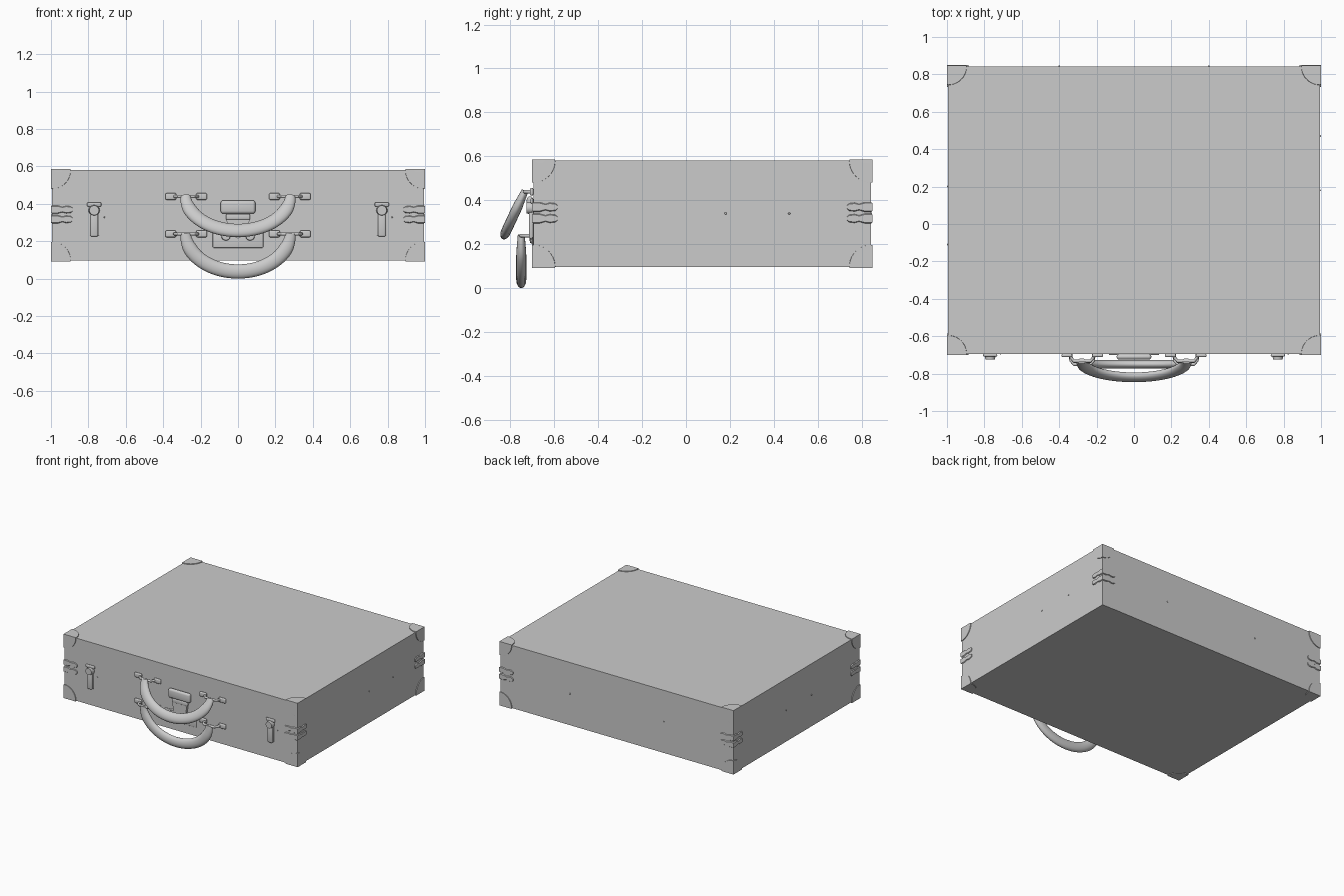
import bpy, bmesh, math
from mathutils import Matrix, Vector

if "Cube" in bpy.data.objects:
    bpy.data.objects.remove(bpy.data.objects["Cube"])

grey = bpy.data.materials.new("grey")
grey.diffuse_color = (0.6, 0.6, 0.6, 1)
grey.use_nodes = True
grey.node_tree.nodes["Principled BSDF"].inputs["Base Color"].default_value = grey.diffuse_color
X, Y0, Y1, Z0, Z1 = 0.994, -0.695, 0.843, 0.097, 0.58
YC, ZC = (Y0 + Y1) / 2, (Z0 + Z1) / 2


def finish(name, bm, smooth=True):
    bmesh.ops.recalc_face_normals(bm, faces=bm.faces)
    me = bpy.data.meshes.new(name)
    bm.to_mesh(me)
    bm.free()
    ob = bpy.data.objects.new(name, me)
    bpy.context.collection.objects.link(ob)
    me.materials.append(grey)
    if smooth:
        bpy.ops.object.select_all(action='DESELECT')
        ob.select_set(True)
        bpy.context.view_layer.objects.active = ob
        bpy.ops.object.shade_smooth_by_angle(angle=math.radians(40))
    return ob


def box(name, x0, x1, y0, y1, z0, z1, bevel=0.0):
    bm = bmesh.new()
    bmesh.ops.create_cube(bm, size=1)
    for v in bm.verts:
        v.co = ((x0 + x1) / 2 + v.co.x * (x1 - x0), (y0 + y1) / 2 + v.co.y * (y1 - y0),
                (z0 + z1) / 2 + v.co.z * (z1 - z0))
    if bevel:
        bmesh.ops.bevel(bm, geom=bm.edges[:], offset=bevel, segments=3, profile=0.5, affect='EDGES')
    return finish(name, bm)


def ball(name, centre, size):
    bm = bmesh.new()
    bmesh.ops.create_uvsphere(bm, u_segments=20, v_segments=12, radius=1)
    for v in bm.verts:
        v.co = Vector(centre) + Vector(v.co[i] * size[i] for i in range(3))
    return finish(name, bm)


def disc(name, x, z, y, r, depth):
    # Short cylinder facing the front, bevelled on its rims
    bm = bmesh.new()
    bmesh.ops.create_cone(bm, cap_ends=True, segments=24, radius1=r, radius2=r * 0.85, depth=depth,
                          matrix=Matrix.Translation((x, y - depth / 2, z)) @ Matrix.Rotation(math.pi / 2, 4, 'X'))
    return finish(name, bm)


def plate(name, outline, y, depth):
    # Outline of (x, z) points pushed forward from the front wall
    bm = bmesh.new()
    face = bm.faces.new([bm.verts.new((x, y, z)) for x, z in outline])
    ext = bmesh.ops.extrude_face_region(bm, geom=[face])['geom']
    bmesh.ops.translate(bm, vec=(0, -depth, 0), verts=[v for v in ext if isinstance(v, bmesh.types.BMVert)])
    return finish(name, bm)


def tube(name, pts, radii, flat=1.0, sides=16):
    # Round section swept along a path, squashed sideways by flat
    bm = bmesh.new()
    rings = []
    for i, p in enumerate(pts):
        d = (pts[min(i + 1, len(pts) - 1)] - pts[max(i - 1, 0)]).normalized()
        side = Vector((0, 1, 0)) if abs(d.y) < 1e-4 else Vector((0, 0, 1))
        up = d.cross(side).normalized()
        rings.append([bm.verts.new(p + radii[i] * (math.cos(a) * up + math.sin(a) * flat * side))
                      for a in (k * math.tau / sides for k in range(sides))])
    for a, b in zip(rings, rings[1:]):
        for k in range(sides):
            bm.faces.new((a[k], a[(k + 1) % sides], b[(k + 1) % sides], b[k]))
    bm.faces.new(rings[0])
    bm.faces.new(rings[-1])
    return finish(name, bm)


# Case body
box("case_body", -X, X, Y0, Y1, Z0, Z1)


# Corner caps: a ball at each corner flattened onto the three walls
def corner_cap(sx, sy, sz):
    bm = bmesh.new()
    bmesh.ops.create_uvsphere(bm, u_segments=40, v_segments=20, radius=0.1)
    for v in bm.verts:
        v.co = [min(c, 0.005) for c in v.co]
    bmesh.ops.delete(bm, geom=[f for f in bm.faces if all(max(v.co) < -0.001 for v in f.verts)], context='FACES')
    bmesh.ops.remove_doubles(bm, verts=bm.verts, dist=0.0005)
    corner = Vector((sx * X, YC + sy * (Y1 - YC), ZC + sz * (Z1 - ZC)))
    for v in bm.verts:
        v.co = corner + Vector((v.co.x * sx, v.co.y * sy, v.co.z * sz))
    finish("corner_cap", bm)


# Paired edge straps with pointed ends, wrapped round each upright edge
def edge_strap(sx, sy, z):
    bm = bmesh.new()
    steps = [(0.11, 0.008), (0.1, 0.017), (0.075, 0.02), (0.055, 0.014), (0.03, 0.022)]
    t = 0.006
    path = [(-a, t, h) for a, h in steps] + [(t, t, 0.022)] + [(t, -a, h) for a, h in reversed(steps)]
    rows = []
    for x, y, h in path:
        base = Vector((sx * (X + x), YC + sy * (Y1 - YC + y), z))
        inn = Vector((-sx * t if x == t else 0, -sy * t if y == t else 0, 0))
        rows.append([bm.verts.new(base + inn + Vector((0, 0, -h))), bm.verts.new(base + Vector((0, 0, -h * 0.8))),
                     bm.verts.new(base + Vector((0, 0, h * 0.8))), bm.verts.new(base + inn + Vector((0, 0, h)))])
    for a, b in zip(rows, rows[1:]):
        for k in range(3):
            bm.faces.new((a[k], a[k + 1], b[k + 1], b[k]))
    bm.faces.new(rows[0])
    bm.faces.new(rows[-1])
    finish("edge_strap", bm)


for sx in (-1, 1):
    for sy in (-1, 1):
        for sz in (-1, 1):
            corner_cap(sx, sy, sz)
            edge_strap(sx, sy, 0.343 + sz * 0.026)


# Two carrying handles with their staples and mounting pads
def handle(name, y, z, tilt):
    pts, radii = [], []
    for i in range(41):
        a = math.pi * i / 40
        pts.append(Vector((0.28 * math.cos(a), 0, -0.205 * math.sin(a))))
        radii.append(0.026 + 0.012 * min(1, math.sin(a) * 2.5))
    ob = tube(name, pts, radii, 0.6)
    ob.matrix_world = Matrix.Translation((0, y, z)) @ Matrix.Rotation(-tilt, 4, 'X')
    for s in (-1, 1):
        c = 0.277 * s
        for e in (-1, 1):
            m = c + e * 0.082
            box("handle_pad", m - 0.029, m + 0.029, Y0 - 0.016, Y0, z - 0.022, z + 0.014, 0.007)
        loop = [Vector((c + dx, yy, z - 0.004)) for dx, yy in
                ((-0.062, Y0), (-0.06, y + 0.02), (-0.045, y), (0.045, y), (0.06, y + 0.02), (0.062, Y0))]
        tube("handle_staple", loop, [0.009] * 6, sides=10)


handle("upper_handle", -0.733, 0.443, math.radians(25))
handle("lower_handle", -0.75, 0.243, 0)

# Side latches: backing plate, lever, pivot and hook
for s in (-1, 1):
    x = 0.769 * s
    box("latch_backing", x - 0.026, x + 0.026, Y0 - 0.007, Y0, 0.23, 0.39, 0.003)
    box("latch_lever", x - 0.02, x + 0.02, Y0 - 0.02, Y0, 0.225, 0.36, 0.007)
    disc("latch_pivot", x, 0.365, Y0, 0.03, 0.03)
    box("latch_hook", x - 0.038, x + 0.038, Y0 - 0.014, Y0, 0.385, 0.408, 0.006)
    ball("latch_pin", (x + 0.055, Y0, 0.328), (0.004, 0.004, 0.004))

# Centre lock: plate, tapered stem, oval knob and two eyelets
box("lock_plate", -0.135, 0.135, Y0 - 0.006, Y0, 0.165, 0.25, 0.003)
plate("lock_stem", [(-0.065, 0.335), (-0.05, 0.24), (0, 0.215), (0.05, 0.24), (0.065, 0.335)], Y0, 0.018)
box("lock_bar", -0.065, 0.065, Y0 - 0.02, Y0, 0.315, 0.345, 0.006)
box("lock_knob", -0.093, 0.093, Y0 - 0.03, Y0, 0.347, 0.418, 0.0145)
for s in (-1, 1):
    disc("lock_eyelet", 0.065 * s, 0.228, Y0, 0.026, 0.016)

# Tiny rivets on the back and side walls
for p in ((0.4, Y1, 0.34), (-0.4, Y1, 0.34), (X, 0.47, 0.34), (X, 0.18, 0.34), (-X, 0.2, 0.34), (-X, -0.11, 0.34)):
    ball("wall_rivet", p, (0.005, 0.005, 0.005))
